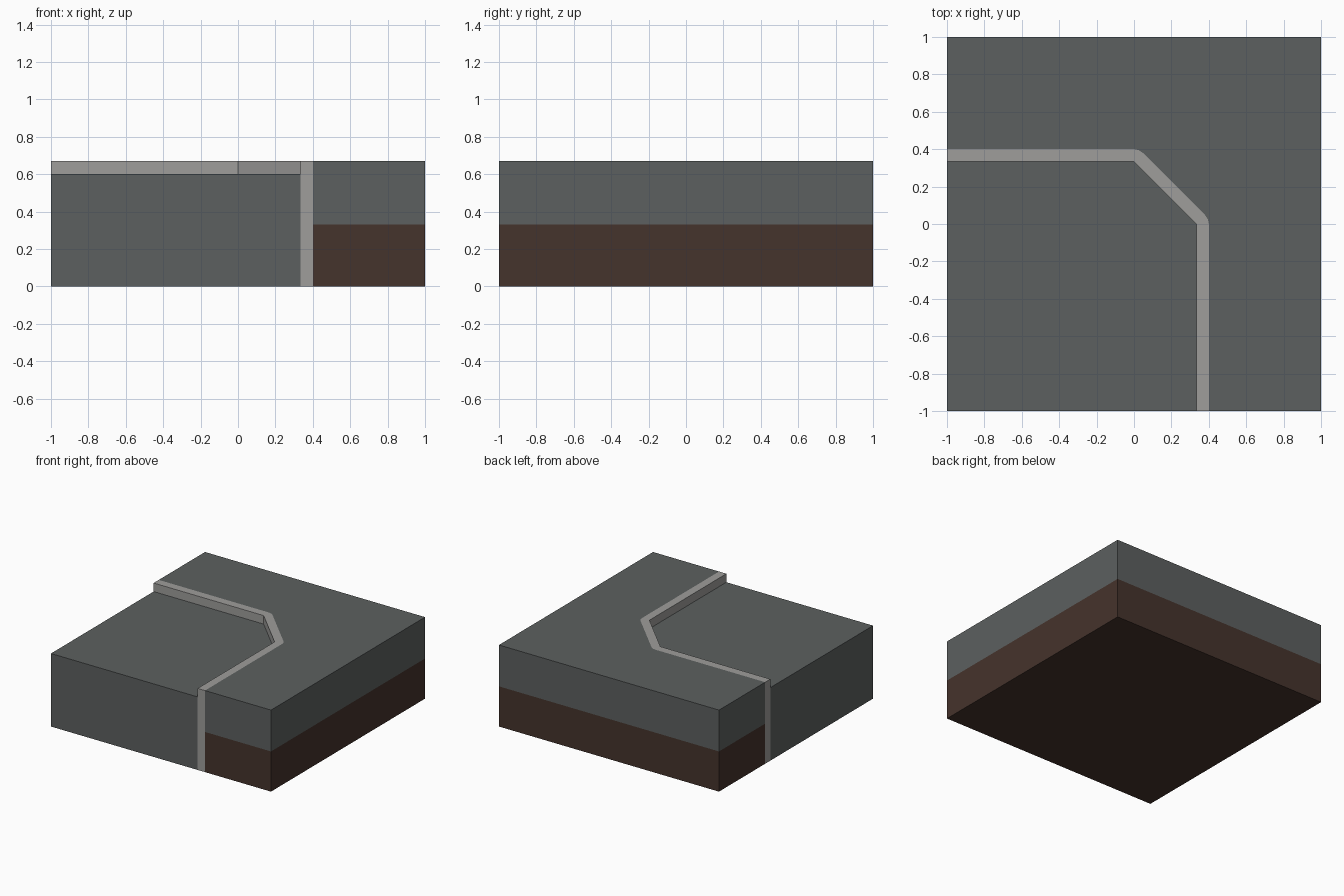
import bpy, bmesh, math

if "Cube" in bpy.data.objects:
    bpy.data.objects.remove(bpy.data.objects["Cube"])

TOP, ROAD, SOIL = 0.67, 0.60, 0.33
IN, OUT = 0.333, 0.40


def material(name, rgb):
    m = bpy.data.materials.new(name)
    m.diffuse_color = (*rgb, 1)
    m.use_nodes = True
    m.node_tree.nodes["Principled BSDF"].inputs["Base Color"].default_value = m.diffuse_color
    return m


paving = material("grey paving", (0.107, 0.117, 0.115))
stone = material("light kerb stone", (0.342, 0.337, 0.328))
earth = material("brown earth", (0.060, 0.033, 0.025))

# Kerb lines, from the left edge round the chamfered corner to the front edge
inner = [(-1, IN), (0, IN), (IN, 0), (IN, -1)]
r = OUT - IN
arc = [(r * math.sin(math.radians(a)), IN + r * math.cos(math.radians(a)))
       for a in (0, 22.5, 45)]
outer = [(-1, OUT)] + arc + [(y, x) for x, y in reversed(arc)] + [(OUT, -1)]


def on_border(a, b):
    return any(abs(a[i]) == 1 and a[i] == b[i] for i in (0, 1))


def block(name, outline, levels, mats, exposed_from=None):
    """Stacked prism; walls hidden against a neighbour are left out."""
    bm = bmesh.new()
    rings = [[bm.verts.new((x, y, z)) for x, y in outline] for z in levels]
    n = len(outline)
    for k in range(len(levels) - 1):
        for i in range(n):
            j = (i + 1) % n
            a, b = outline[i], outline[j]
            bare = exposed_from is not None and a in inner and b in inner \
                and levels[k] >= exposed_from
            if on_border(a, b) or bare:
                f = bm.faces.new((rings[k][i], rings[k][j],
                                  rings[k + 1][j], rings[k + 1][i]))
                f.material_index = k if len(mats) > 2 else 0
    top = bm.faces.new(rings[-1])
    top.material_index = len(levels) - 2 if len(mats) > 2 else 0
    base = bm.faces.new(rings[0][::-1])
    base.material_index = len(mats) - 1      # underside is always earth
    loose = [v for v in bm.verts if not v.link_faces]
    bmesh.ops.delete(bm, geom=loose, context='VERTS')
    me = bpy.data.meshes.new(name)
    bm.to_mesh(me)
    bm.free()
    for m in mats:
        me.materials.append(m)
    ob = bpy.data.objects.new(name, me)
    bpy.context.collection.objects.link(ob)


# Lower road slab (outline counter-clockwise)
block("road", [(-1, -1)] + inner[::-1], [0, ROAD], [paving, earth])
# Kerb strip, standing proud of the road
block("kerb", inner + outer[::-1], [0, ROAD, TOP], [stone, earth], ROAD)
# Raised pavement over a layer of soil
block("pavement", outer + [(1, -1), (1, 1), (-1, 1)], [0, SOIL, TOP],
      [earth, paving, earth])
